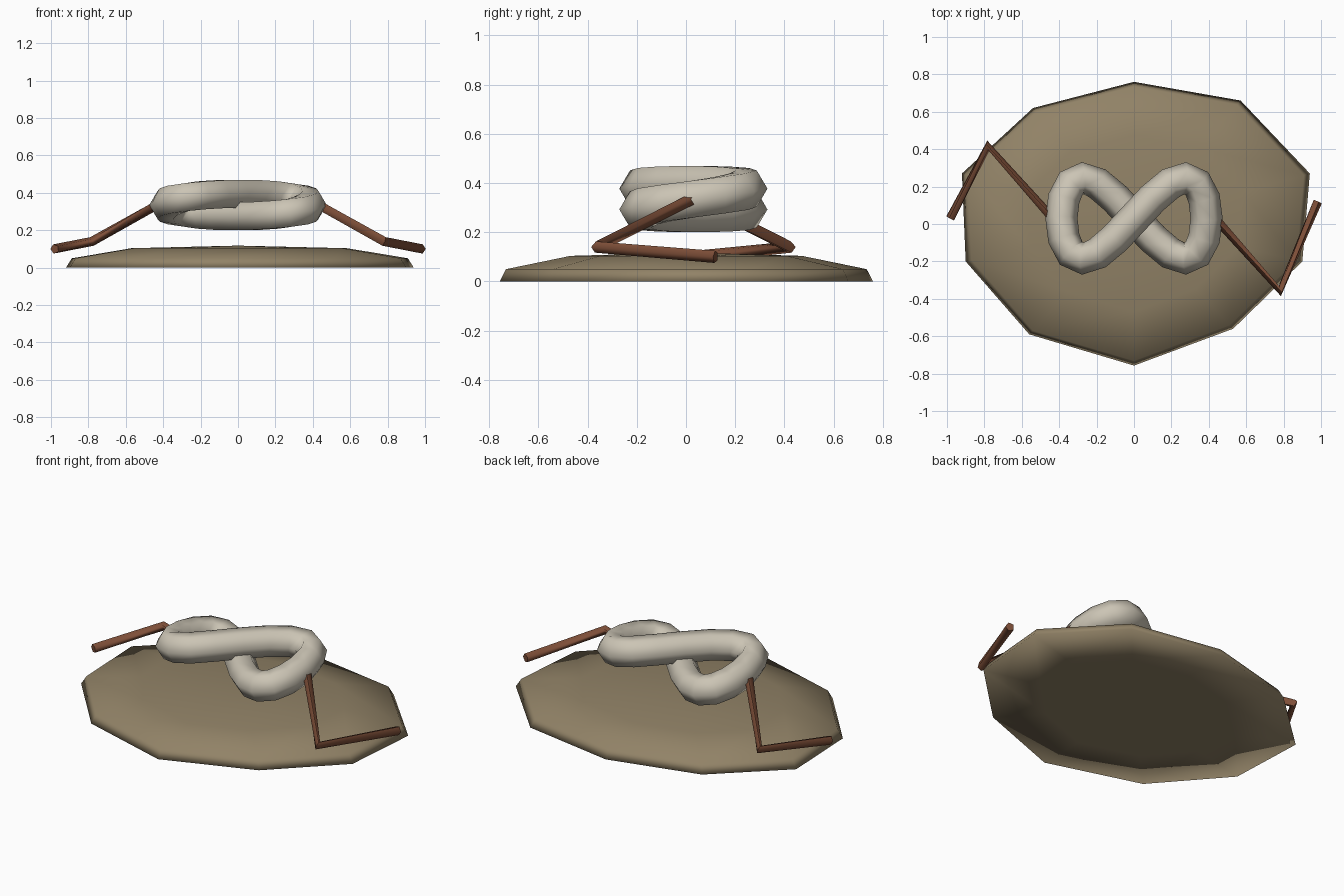
import bpy, bmesh, math
from mathutils import Vector

if "Cube" in bpy.data.objects:
    bpy.data.objects.remove(bpy.data.objects["Cube"])


def material(name, rgb):
    m = bpy.data.materials.new(name)
    m.diffuse_color = (*rgb, 1)
    m.use_nodes = True
    m.node_tree.nodes["Principled BSDF"].inputs["Base Color"].default_value = m.diffuse_color
    return m


STONE = material("pale stone", (0.60, 0.555, 0.46))
EARTH = material("dull earth", (0.285, 0.225, 0.135))
WOOD = material("red brown wood", (0.21, 0.078, 0.04))


def finish(name, bm, mat, sharp_angle=None):
    bmesh.ops.recalc_face_normals(bm, faces=bm.faces)
    for f in bm.faces:
        f.smooth = True
    mesh = bpy.data.meshes.new(name)
    bm.to_mesh(mesh)
    bm.free()
    if sharp_angle:
        mesh.set_sharp_from_angle(angle=math.radians(sharp_angle))
    mesh.materials.append(mat)
    ob = bpy.data.objects.new(name, mesh)
    bpy.context.collection.objects.link(ob)
    return ob


def bridge(bm, a, b):
    n = len(a)
    for i in range(n):
        bm.faces.new((a[i], a[(i + 1) % n], b[(i + 1) % n], b[i]))


def tube(name, path, radius, sides, mat, closed, sharp_angle=None):
    """Sweep a regular polygon along a path, keeping its sides level."""
    bm = bmesh.new()
    pts = [Vector(p) for p in path]
    n = len(pts)
    rings = []
    for i, p in enumerate(pts):
        before = pts[i - 1] if closed or i > 0 else p
        after = pts[(i + 1) % n] if closed or i < n - 1 else p
        t = (p - before).normalized() + (after - p).normalized()
        t.normalize()
        side = t.cross(Vector((0, 0, 1))).normalized()
        up = side.cross(t)
        angles = [2 * math.pi * k / sides for k in range(sides)]
        rings.append([bm.verts.new(p + radius * (side * math.cos(a) + up * math.sin(a)))
                      for a in angles])
    for a, b in zip(rings, rings[1:]):
        bridge(bm, a, b)
    if closed:
        bridge(bm, rings[-1], rings[0])
    else:
        bm.faces.new(rings[0])
        bm.faces.new(rings[-1])
    return finish(name, bm, mat, sharp_angle)


# Ground mound: an irregular ten-sided shallow dome with a flat underside
outline = [(0, .76), (-.54, .62), (-.92, .27), (-.90, -.20), (-.56, -.59),
           (0, -.757), (.53, -.56), (.90, -.20), (.94, .27), (.57, .66)]
profile = [(.62, 0), (1, 0), (.966, .05), (.62, .104)]
bm = bmesh.new()
rings = [[bm.verts.new((x * s, y * s, z)) for x, y in outline] for s, z in profile]
for a, b in zip(rings, rings[1:]):
    bridge(bm, a, b)
for ring, z in ((rings[0], 0), (rings[-1], .118)):
    centre = bm.verts.new((0, 0, z))
    for i in range(10):
        bm.faces.new((ring[i], ring[(i + 1) % 10], centre))
finish("ground_mound", bm, EARTH)

# Figure-eight body: one strand passes over the other at the middle
loop = []
for i in range(24):
    t = 2 * math.pi * i / 24
    loop.append((.388 * math.sin(t), .03 + .215 * math.sin(2 * t), .335 + .06 * math.cos(t)))
tube("figure_eight_body", loop, .086, 6, STONE, True)

# Bent arms on either side, reaching down past the rim of the mound
tube("right_arm", [(.42, .05, .345), (.78, -.36, .14), (.98, .12, .10)],
     .026, 5, WOOD, False, 80)
tube("left_arm", [(-.42, .01, .345), (-.78, .42, .14), (-.98, .03, .10)],
     .026, 5, WOOD, False, 80)
